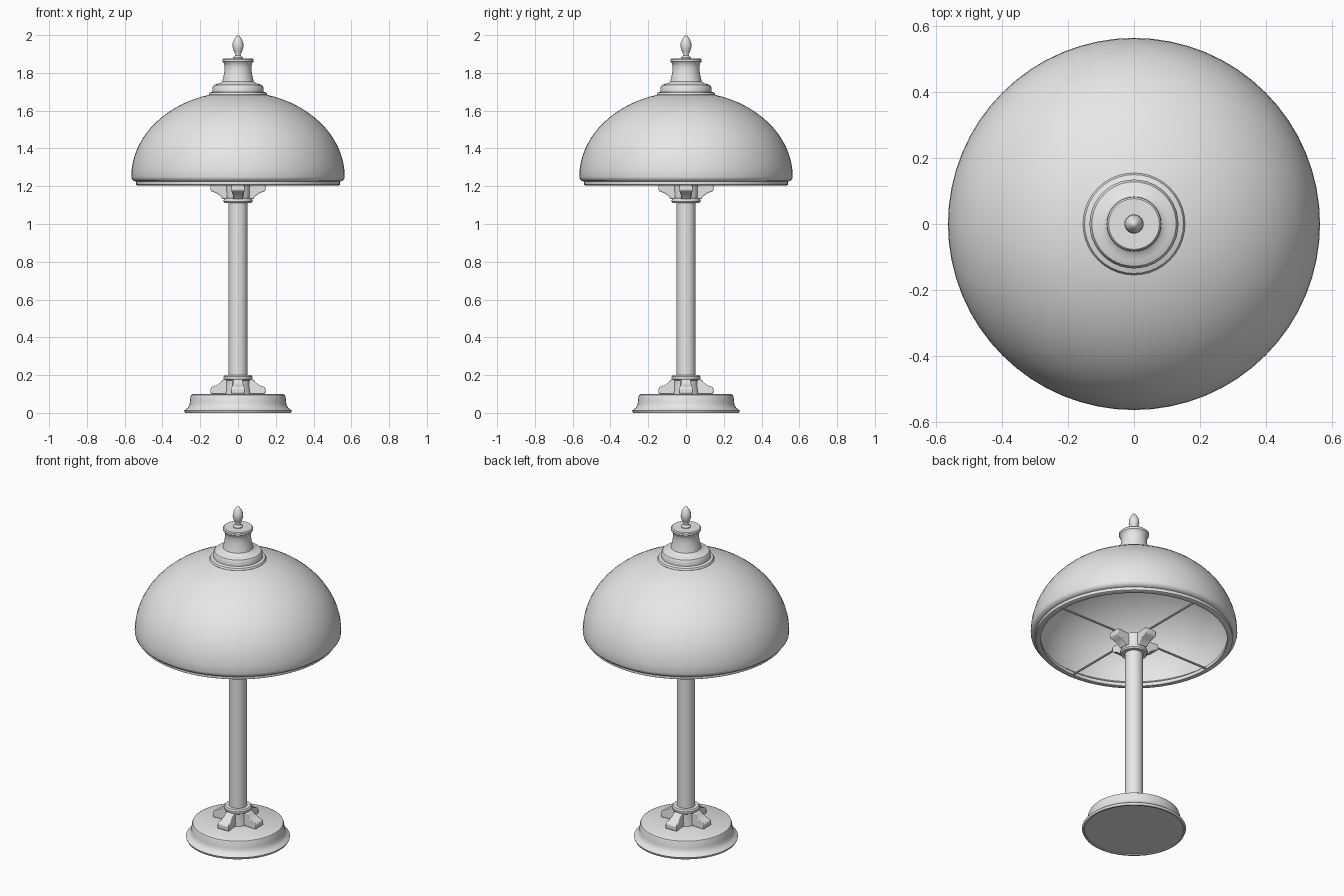
import bpy, bmesh, math
from mathutils import Matrix

cube = bpy.data.objects.get("Cube")
if cube:
    bpy.data.objects.remove(cube, do_unlink=True)

GREY = (0.8, 0.8, 0.8, 1)
mat = bpy.data.materials.new("plain grey")
mat.use_nodes = True
mat.diffuse_color = GREY
mat.node_tree.nodes["Principled BSDF"].inputs["Base Color"].default_value = GREY


def finish(name, bm, angle=35):
    bmesh.ops.remove_doubles(bm, verts=bm.verts, dist=1e-5)
    bmesh.ops.recalc_face_normals(bm, faces=bm.faces)
    mesh = bpy.data.meshes.new(name)
    bm.to_mesh(mesh)
    bm.free()
    mesh.materials.append(mat)
    ob = bpy.data.objects.new(name, mesh)
    bpy.context.collection.objects.link(ob)
    bpy.ops.object.select_all(action='DESELECT')
    ob.select_set(True)
    bpy.context.view_layer.objects.active = ob
    bpy.ops.object.shade_smooth_by_angle(angle=math.radians(angle))
    return ob


def lathe(name, profile, steps=40):
    """Spin a (radius, height) profile round the z axis."""
    bm = bmesh.new()
    vs = [bm.verts.new((r, 0, z)) for r, z in profile]
    es = [bm.edges.new(pair) for pair in zip(vs, vs[1:])]
    bmesh.ops.spin(bm, geom=vs + es, cent=(0, 0, 0), axis=(0, 0, 1),
                   angle=math.tau, steps=steps, use_duplicate=False)
    return finish(name, bm)


def ellipse(a, h, start, end, n=18):
    """Quarter-dome points over the height of the shade's widest ring."""
    ts = [start + (end - start) * i / n for i in range(n + 1)]
    return [(a * math.cos(t), 1.25 + h * math.sin(t)) for t in ts]


# Foot: flared round plinth
lathe("base", [(0, 0.005), (0.27, 0.005), (0.27, 0), (0.28, 0), (0.285, 0.012),
               (0.275, 0.02), (0.265, 0.028), (0.258, 0.04), (0.255, 0.055),
               (0.252, 0.085), (0.248, 0.095), (0.238, 0.1), (0, 0.1)], 48)

# Post
lathe("post", [(0, 0.09), (0.05, 0.09), (0.05, 1.2), (0, 1.2)], 32)

# Shade: outer dome, rolled rim and inner dome
outer = ellipse(0.565, 0.451, math.pi / 2, 0)
inner = ellipse(0.54, 0.43, 0, math.pi / 2)
rim = [(0.562, 1.238), (0.552, 1.228), (0.54, 1.225), (0.54, 1.208),
       (0.535, 1.205), (0.51, 1.205), (0.51, 1.225)]
lathe("shade", outer + rim + inner, 64)

# Stepped cap on the shade
lathe("shade_cap", [(0, 1.67), (0.15, 1.67), (0.155, 1.685), (0.15, 1.695),
                    (0.135, 1.7), (0.135, 1.722), (0.128, 1.735), (0.11, 1.742),
                    (0.095, 1.745), (0.083, 1.755), (0.077, 1.78), (0.072, 1.81),
                    (0.071, 1.835), (0.075, 1.852), (0.082, 1.86), (0.082, 1.872),
                    (0.077, 1.877), (0, 1.877)])

# Finial
lathe("finial", [(0, 1.87), (0.026, 1.87), (0.026, 1.882), (0.015, 1.892),
                 (0.014, 1.9), (0.022, 1.915), (0.029, 1.94), (0.028, 1.958),
                 (0.02, 1.978), (0.01, 1.994), (0, 2.0)], 24)


def bracket(prefix, place):
    """Collar with four flared fins, standing on z = 0, then placed."""
    collar = lathe(prefix + "_collar",
                   [(0, 0), (0.07, 0), (0.066, 0.04), (0.066, 0.072), (0.073, 0.076),
                    (0.076, 0.083), (0.076, 0.092), (0.07, 0.1), (0, 0.1)], 32)
    collar.data.transform(place)
    # Fin outline: radius, height, half width
    outline = [(0.03, 0, 0.026), (0.14, 0, 0.036), (0.145, 0.006, 0.036),
               (0.145, 0.03, 0.036), (0.138, 0.038, 0.035), (0.115, 0.046, 0.032),
               (0.095, 0.06, 0.028), (0.08, 0.078, 0.026), (0.03, 0.078, 0.026)]
    for i, side in enumerate(("left", "back", "right", "front")):
        bm = bmesh.new()
        a = [bm.verts.new((r, -w, z)) for r, z, w in outline]
        b = [bm.verts.new((r, w, z)) for r, z, w in outline]
        bm.faces.new(a)
        bm.faces.new(b[::-1])
        for k in range(len(a)):
            n = (k + 1) % len(a)
            bm.faces.new((a[k], b[k], b[n], a[n]))
        bm.transform(place @ Matrix.Rotation(i * math.pi / 2, 4, 'Z'))
        fin = finish(f"{prefix}_fin_{side}", bm)
        bevel = fin.modifiers.new("soft edges", 'BEVEL')
        bevel.width, bevel.segments = 0.005, 2


bracket("lower", Matrix.Translation((0, 0, 0.1)))
bracket("upper", Matrix.Translation((0, 0, 1.21)) @ Matrix.Rotation(math.pi, 4, 'X'))

# Four thin spokes holding the shade rim
for i, side in enumerate(("left", "back", "right", "front")):
    bm = bmesh.new()
    bmesh.ops.create_cone(bm, cap_ends=True, segments=10, radius1=0.006,
                          radius2=0.006, depth=0.5)
    bm.transform(Matrix.Rotation(i * math.pi / 2, 4, 'Z')
                 @ Matrix.Translation((0.275, 0, 1.213))
                 @ Matrix.Rotation(math.pi / 2, 4, 'Y'))
    finish("spoke_" + side, bm)
